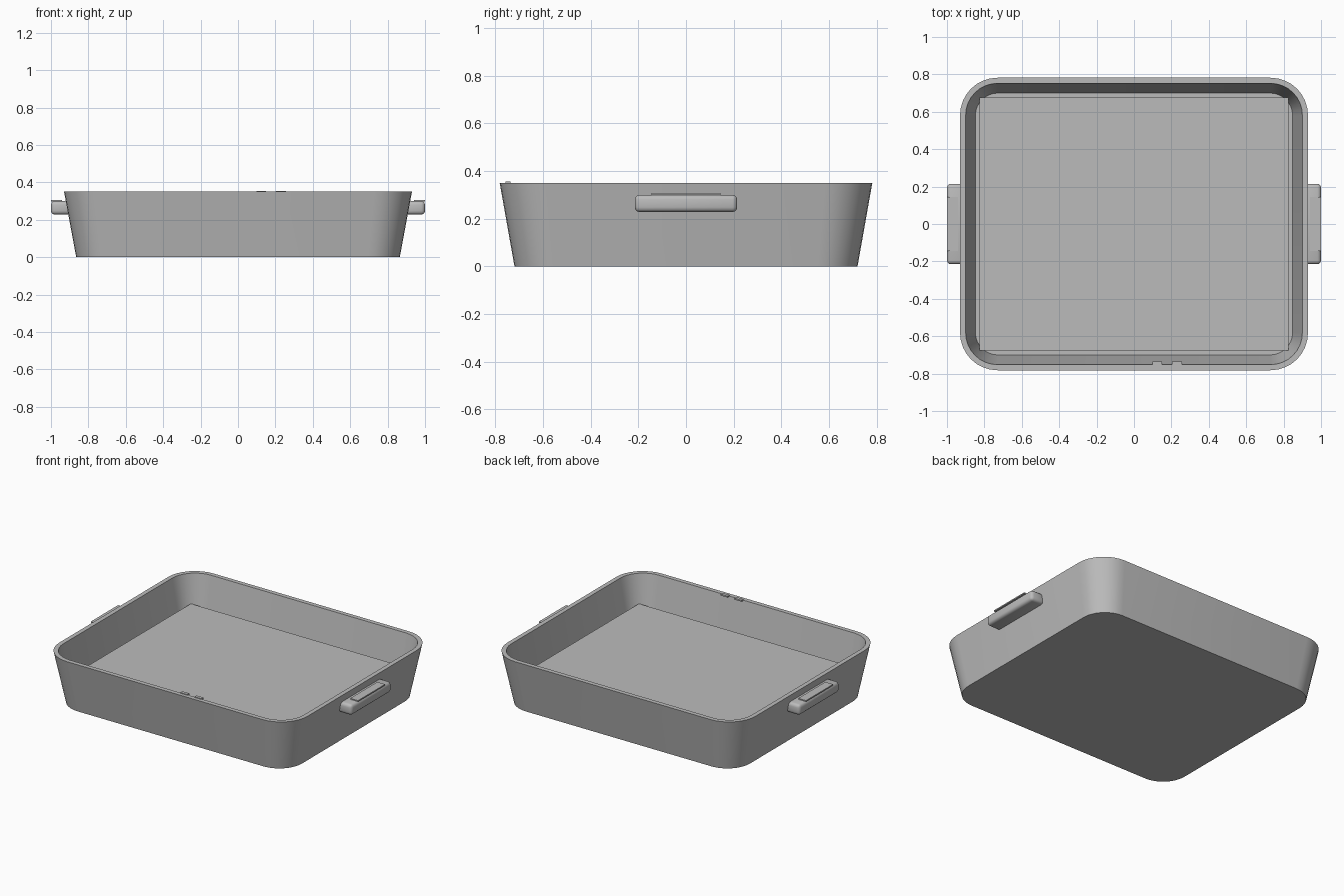
import bpy, bmesh, math
from mathutils import Matrix, Vector

if "Cube" in bpy.data.objects:
    bpy.data.objects.remove(bpy.data.objects["Cube"])

gray = bpy.data.materials.new("mid_gray")
gray.diffuse_color = (0.5, 0.5, 0.5, 1)
gray.use_nodes = True
gray.node_tree.nodes["Principled BSDF"].inputs["Base Color"].default_value = gray.diffuse_color


def finish(bm, name, angle=35):
    bmesh.ops.recalc_face_normals(bm, faces=bm.faces)
    mesh = bpy.data.meshes.new(name)
    bm.to_mesh(mesh)
    bm.free()
    mesh.materials.append(gray)
    obj = bpy.data.objects.new(name, mesh)
    bpy.context.collection.objects.link(obj)
    bpy.ops.object.select_all(action='DESELECT')
    obj.select_set(True)
    bpy.context.view_layer.objects.active = obj
    bpy.ops.object.shade_smooth_by_angle(angle=math.radians(angle))
    return obj


def box(name, lo, hi, bevel=0.0):
    lo, hi = Vector(lo), Vector(hi)
    bm = bmesh.new()
    bmesh.ops.create_cube(bm, size=1, matrix=Matrix.Translation((lo + hi) / 2)
                          @ Matrix.Diagonal((*(hi - lo), 1)))
    if bevel:
        bmesh.ops.bevel(bm, geom=bm.edges[:], offset=bevel, segments=3,
                        profile=0.5, affect='EDGES')
    return finish(bm, name)


def rounded_ring(bm, hx, hy, r, z, seg=8):
    """Vertices of a rounded rectangle at height z."""
    verts = []
    for k, (sx, sy) in enumerate([(1, 1), (-1, 1), (-1, -1), (1, -1)]):
        for i in range(seg + 1):
            a = math.pi / 2 * (k + i / seg)
            verts.append(bm.verts.new((sx * (hx - r) + r * math.cos(a),
                                       sy * (hy - r) + r * math.sin(a), z)))
    return verts


# Tray shell: tapered outside, rim, tapered inside
bm = bmesh.new()
sections = [(0.865, 0.72, 0.17, 0.0), (0.93, 0.782, 0.20, 0.35),
            (0.90, 0.752, 0.17, 0.35), (0.848, 0.70, 0.12, 0.07)]
rings = [rounded_ring(bm, *s) for s in sections]
for a, b in zip(rings, rings[1:]):
    n = len(a)
    for i in range(n):
        j = (i + 1) % n
        bm.faces.new((a[i], a[j], b[j], b[i]))
bm.faces.new(rings[0])
bm.faces.new(rings[-1])
finish(bm, "tray_shell")

# Raised floor slab inside the tray
box("floor_slab", (-0.827, -0.677, 0.06), (0.827, 0.677, 0.16))

# Side handles with a thin grip pad on top
for side, s in (("right", 1), ("left", -1)):
    x0, x1 = sorted((s * 0.895, s * 1.0))
    box(side + "_handle", (x0, -0.215, 0.228), (x1, 0.215, 0.30), 0.02)
    x0, x1 = sorted((s * 0.942, s * 1.0))
    box(side + "_grip_pad", (x0, -0.145, 0.299), (x1, 0.145, 0.307))

# Two small tabs on the front rim
for i, x in enumerate((0.125, 0.23)):
    box(f"rim_tab_{i + 1}", (x - 0.026, -0.758, 0.345), (x + 0.026, -0.736, 0.355))
